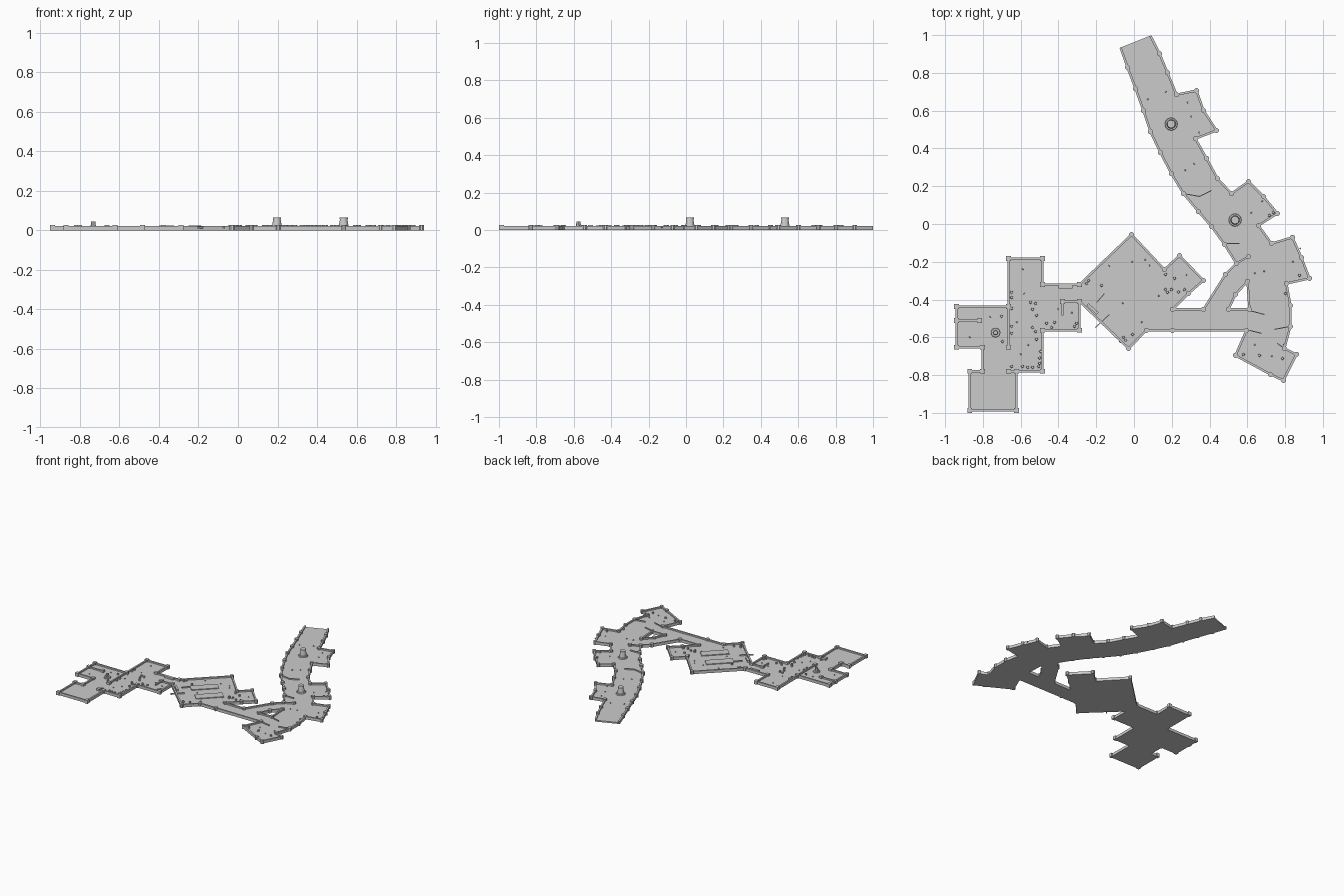
import bpy, bmesh
from math import atan2, hypot, pi, radians
from mathutils import Matrix, Vector

FLOOR, WALL, POST = 0.011, 0.022, 0.027

# outline of the whole map, in thousandths, running anticlockwise
hall_left = [(-71, 934), (-34, 828), (8, 717), (50, 600), (87, 489), (140, 378), (198, 267), (262, 161),
             (341, 66), (410, -13), (479, -108), (542, -209), (484, -267), (368, -452)]
diamond_top = [(204, -452), (288, -368), (368, -299), (241, -167), (161, -241), (-13, -56)]
west_rooms = [(-288, -320), (-484, -320), (-484, -183), (-664, -183), (-664, -437), (-939, -437), (-939, -511),
              (-939, -653), (-802, -653), (-802, -780), (-870, -780), (-870, -987), (-622, -987),
              (-622, -780), (-484, -780), (-484, -563), (-288, -563), (-288, -410)]
diamond_low = [(-29, -659), (66, -563), (204, -563)]
hall_right = [(595, -563), (537, -696), (722, -796), (791, -828), (860, -690), (796, -659), (828, -542),
              (828, -431), (807, -315), (929, -288), (886, -177), (839, -71), (728, -103), (659, -8),
              (759, 56), (685, 146), (606, 225), (516, 161), (442, 241), (384, 347), (325, 452),
              (437, 495), (368, 601), (331, 706), (225, 685), (177, 802), (135, 902), (87, 997)]
hole = [(601, -304), (537, -373), (500, -452), (611, -452)]
outline = hall_left + diamond_top + west_rooms + diamond_low + hall_right


def finish(name, bm):
    me = bpy.data.meshes.new(name)
    bm.to_mesh(me)
    bm.free()
    ob = bpy.data.objects.new(name, me)
    bpy.context.collection.objects.link(ob)
    return ob


def box_between(bm, a, b, width, z0, z1):
    (ax, ay), (bx, by) = [(p[0] / 1000, p[1] / 1000) for p in (a, b)]
    m = (Matrix.Translation(((ax + bx) / 2, (ay + by) / 2, (z0 + z1) / 2))
         @ Matrix.Rotation(atan2(by - ay, bx - ax), 4, 'Z')
         @ Matrix.Diagonal((hypot(bx - ax, by - ay), width, z1 - z0, 1)))
    bmesh.ops.create_cube(bm, size=1, matrix=m)


def cone(bm, p, r1, r2, z0, z1, sides, turn=0.0):
    m = Matrix.Translation((p[0] / 1000, p[1] / 1000, (z0 + z1) / 2)) @ Matrix.Rotation(turn, 4, 'Z')
    bmesh.ops.create_cone(bm, cap_ends=True, segments=sides, radius1=r1, radius2=r2, depth=z1 - z0, matrix=m)


# floor slab with the triangular gap
cu = bpy.data.curves.new("floor", 'CURVE')
cu.dimensions, cu.fill_mode, cu.extrude = '2D', 'BOTH', FLOOR / 2
for loop in (outline, hole):
    sp = cu.splines.new('POLY')
    sp.points.add(len(loop) - 1)
    for q, p in zip(sp.points, loop):
        q.co = (p[0] / 1000, p[1] / 1000, 0, 1)
    sp.use_cyclic_u = True
floor = bpy.data.objects.new("floor", cu)
floor.location.z = FLOOR / 2
bpy.context.collection.objects.link(floor)
bpy.context.view_layer.objects.active = floor
floor.select_set(True)
bpy.ops.object.convert(target='MESH')

# outer walls, open at the far hall end
bm = bmesh.new()
for a, b in zip(outline, outline[1:]):
    if (a, b) != ((-288, -320), (-288, -410)):
        box_between(bm, a, b, 0.012, 0, WALL)
for a, b in zip(hole, hole[1:] + hole[:1]):
    box_between(bm, a, b, 0.012, 0, WALL)
finish("outer_walls", bm)

# inner walls and low dividers
bm = bmesh.new()
for a, b in [((-664, -437), (-664, -653)), ((-378, -410), (-288, -410)), ((-378, -410), (-378, -484)),
             ((-939, -511), (-818, -511)), ((-664, -780), (-622, -780)), ((542, -209), (606, -172))]:
    box_between(bm, a, b, 0.010, 0, WALL)
for a, b in [((262, 161), (346, 146)), ((346, 146), (410, 177)), ((484, -103), (558, -103)),
             ((611, -458), (690, -479)), ((611, -563), (675, -579)), ((743, -558), (828, -542)),
             ((759, -632), (796, -659)), ((-198, -415), (-156, -368)), ((-204, -548), (-130, -479))]:
    box_between(bm, a, b, 0.005, FLOOR - 0.002, WALL - 0.002)
finish("inner_walls", bm)

# doors
bm = bmesh.new()
for a, b in [((-400, -333), (-325, -333)), ((-246, -426), (-193, -474))]:
    box_between(bm, a, b, 0.016, 0.005, 0.025)
finish("doors", bm)

# wall posts: square in the west rooms, eight-sided elsewhere
bm = bmesh.new()
for p in west_rooms + [(-664, -653), (-664, -780), (-378, -410), (-818, -511)]:
    cone(bm, p, 0.018, 0.018, 0, POST, 4, pi / 4)
finish("square_posts", bm)
bm = bmesh.new()
for p in hall_left[1:] + diamond_top + diamond_low + hall_right[:-1] + hole + [(606, -172)]:
    cone(bm, p, 0.014, 0.014, 0, POST, 8, pi / 8)
finish("round_posts", bm)

# two low platforms in the diamond room
bm = bmesh.new()
for a, b in [((-143, -383), (0, -244)), ((-32, -485), (111, -344))]:
    box_between(bm, a, b, 0.069, 0.002, FLOOR + 0.006)
finish("platforms", bm)

# tall tapered pillars on stepped bases
bm = bmesh.new()
for p in [(197, 529), (535, 21)]:
    cone(bm, p, 0.036, 0.032, 0.005, FLOOR + 0.008, 12)
    cone(bm, p, 0.026, 0.018, FLOOR, 0.062, 12)
    cone(bm, p, 0.021, 0.021, 0.058, 0.066, 12)
finish("pillars", bm)

# small fountain in the west room
bm = bmesh.new()
cone(bm, (-733, -575), 0.026, 0.024, FLOOR - 0.002, 0.020, 8)
cone(bm, (-733, -575), 0.014, 0.011, FLOOR, 0.045, 8)
finish("fountain", bm)

# barrels
west_barrels = [(-648, -362), (-648, -389), (-648, -447), (-648, -542), (-648, -579), (-548, -415), (-521, -421),
                (-537, -452), (-516, -484), (-537, -548), (-463, -526), (-437, -548), (-421, -521), (-304, -526),
                (-315, -542), (-521, -569), (-516, -611), (-495, -675), (-500, -709), (-500, -738),
                (-590, -754), (-563, -759), (-537, -759), (-505, -754), (-648, -754), (-701, -489), (-696, -622)]
east_barrels = [(-251, -315), (-241, -299), (-172, -325), (-71, -622), (-45, -616), (-8, -585), (-56, -600),
                (167, -347), (198, -347), (214, -288), (267, -347), (167, -267), (177, -362), (235, -360),
                (717, 45), (738, 61), (807, -325), (802, -368), (876, -272), (796, -643), (786, -712),
                (579, -691), (664, -696)]
bm = bmesh.new()
for p in west_barrels + east_barrels:
    cone(bm, p, 0.008, 0.007, FLOOR - 0.001, 0.023, 8)
finish("barrels", bm)

# scattered stones
stones = [(74, 660), (167, 701), (285, 643), (304, 569), (346, 484), (320, 320), (272, 285), (620, 60), (680, 120),
          (640, -260), (690, -250), (840, -200), (880, -130), (640, -640), (730, -700), (-130, -220), (-10, -200),
          (60, -190), (80, -220), (-60, -420), (40, -520), (130, -380), (280, -270), (-590, -240), (-580, -370),
          (-620, -520), (-560, -640), (-600, -690), (-760, -490), (-870, -600), (-400, -450), (-330, -470)]
bm = bmesh.new()
for p in stones:
    cone(bm, p, 0.005, 0.003, FLOOR - 0.001, FLOOR + 0.006, 6)
finish("stones", bm)
